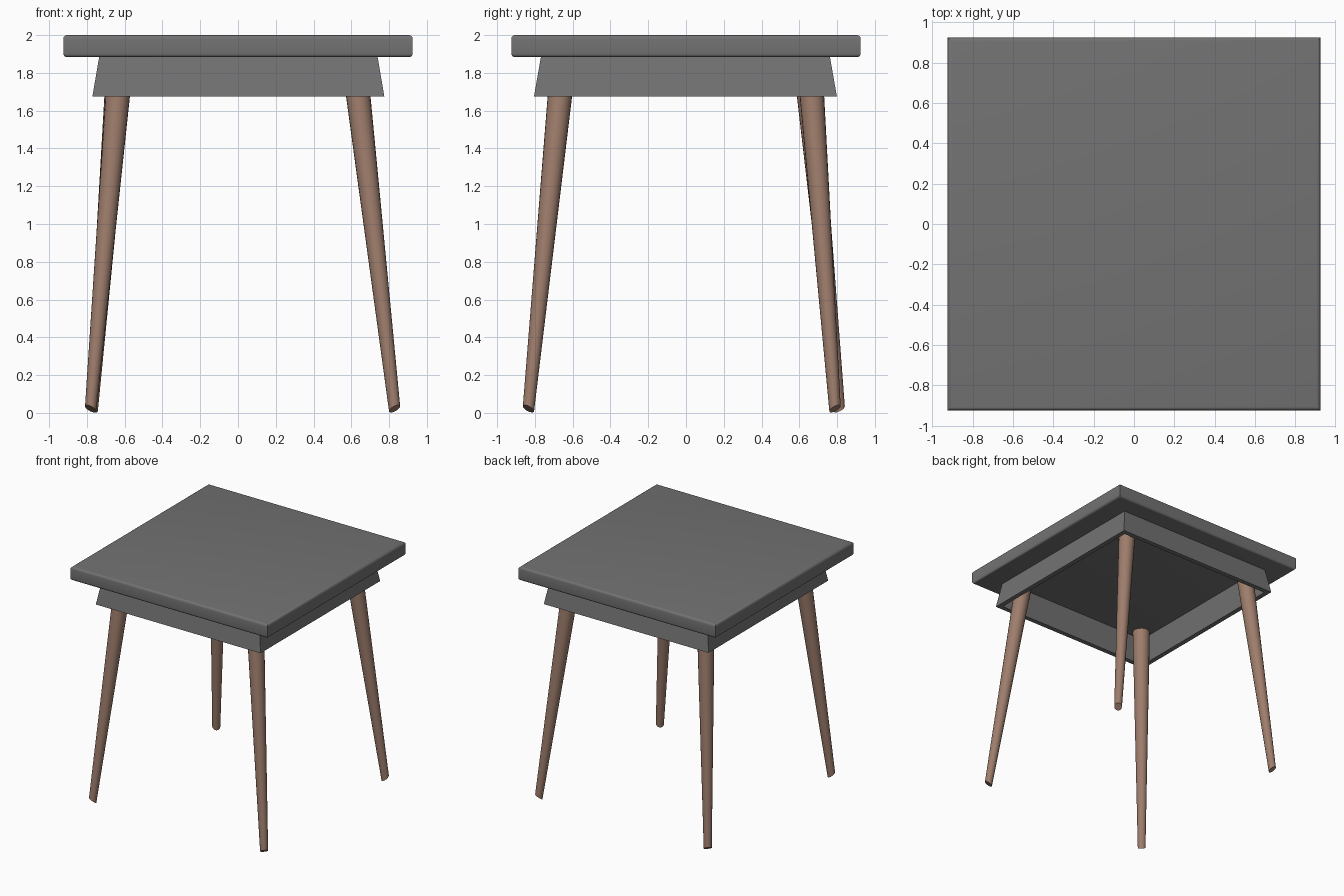
import bpy, bmesh
from math import sin, cos, pi
from mathutils import Vector

if "Cube" in bpy.data.objects:
    bpy.data.objects.remove(bpy.data.objects["Cube"])


def make_material(name, colour):
    mat = bpy.data.materials.new(name)
    mat.diffuse_color = (*colour, 1)
    mat.use_nodes = True
    mat.node_tree.nodes["Principled BSDF"].inputs["Base Color"].default_value = mat.diffuse_color
    return mat


wood = make_material("brown_wood", (0.34, 0.205, 0.15))
paint = make_material("dark_grey", (0.17, 0.17, 0.17))


def finish(name, bm, material, smooth=True):
    bmesh.ops.recalc_face_normals(bm, faces=bm.faces)
    mesh = bpy.data.meshes.new(name)
    bm.to_mesh(mesh)
    bm.free()
    obj = bpy.data.objects.new(name, mesh)
    bpy.context.collection.objects.link(obj)
    mesh.materials.append(material)
    if smooth:
        bpy.ops.object.select_all(action='DESELECT')
        obj.select_set(True)
        bpy.context.view_layer.objects.active = obj
        bpy.ops.object.shade_smooth_by_angle(angle=0.6)
    return obj


def bridge(bm, a, b):
    n = len(a)
    for i in range(n):
        j = (i + 1) % n
        bm.faces.new((a[i], a[j], b[j], b[i]))


# Table top: slab with rounded upper and lower rims, square corners
bm = bmesh.new()
bmesh.ops.create_cube(bm, size=1)
for v in bm.verts:
    v.co = Vector((v.co.x * 1.85, v.co.y * 1.85, v.co.z * 0.117 + 1.9415))
rims = [e for e in bm.edges if abs(e.verts[0].co.z - e.verts[1].co.z) < 0.01]
bmesh.ops.bevel(bm, geom=rims, offset=0.02, segments=4,
                profile=0.5, affect='EDGES')
finish("table_top", bm, paint)

# Apron: hollow flared frame, open underneath
bm = bmesh.new()
wall = 0.04
top_z, low_z = 1.885, 1.674


def rect(hx, hy, z):
    return [bm.verts.new((sx * hx + 0.002, sy * hy - 0.003, z))
            for sx, sy in ((-1, -1), (1, -1), (1, 1), (-1, 1))]


loops = [rect(0.737, 0.765, top_z), rect(0.773, 0.802, low_z),
         rect(0.773 - wall, 0.802 - wall, low_z),
         rect(0.737 - wall, 0.765 - wall, top_z)]
for k in range(4):
    bridge(bm, loops[k], loops[(k + 1) % 4])
finish("apron", bm, paint, smooth=False)


# Legs: splayed tapered rods with slanted feet
def leg(name, upper, foot, sides=20):
    bm = bmesh.new()
    foot = Vector((*foot, 0.022))
    upper = Vector((*upper, low_z))
    head = foot + (upper - foot) * ((top_z - foot.z) / (low_z - foot.z))
    sx, sy = (1 if c > 0 else -1 for c in foot.xy)
    rings = []
    for centre, r, slant in ((foot, 0.031, 0.45), (head, 0.069, 0)):
        ring = []
        for i in range(sides):
            dx, dy = r * cos(2 * pi * i / sides), r * sin(2 * pi * i / sides)
            dz = slant * (sx * dx + sy * dy)
            lean = (head - foot) / (head.z - foot.z) * dz
            ring.append(bm.verts.new(centre + Vector((dx, dy, 0)) + lean))
        rings.append(ring)
    bridge(bm, *rings)
    for ring in rings:
        bm.faces.new(ring)
    finish(name, bm, wood)


leg("front_left_leg", (-0.637, -0.668), (-0.78, -0.834))
leg("front_right_leg", (0.637, -0.668), (0.829, -0.834))
leg("back_right_leg", (0.637, 0.667), (0.829, 0.789))
leg("back_left_leg", (-0.643, 0.652), (-0.772, 0.811))
